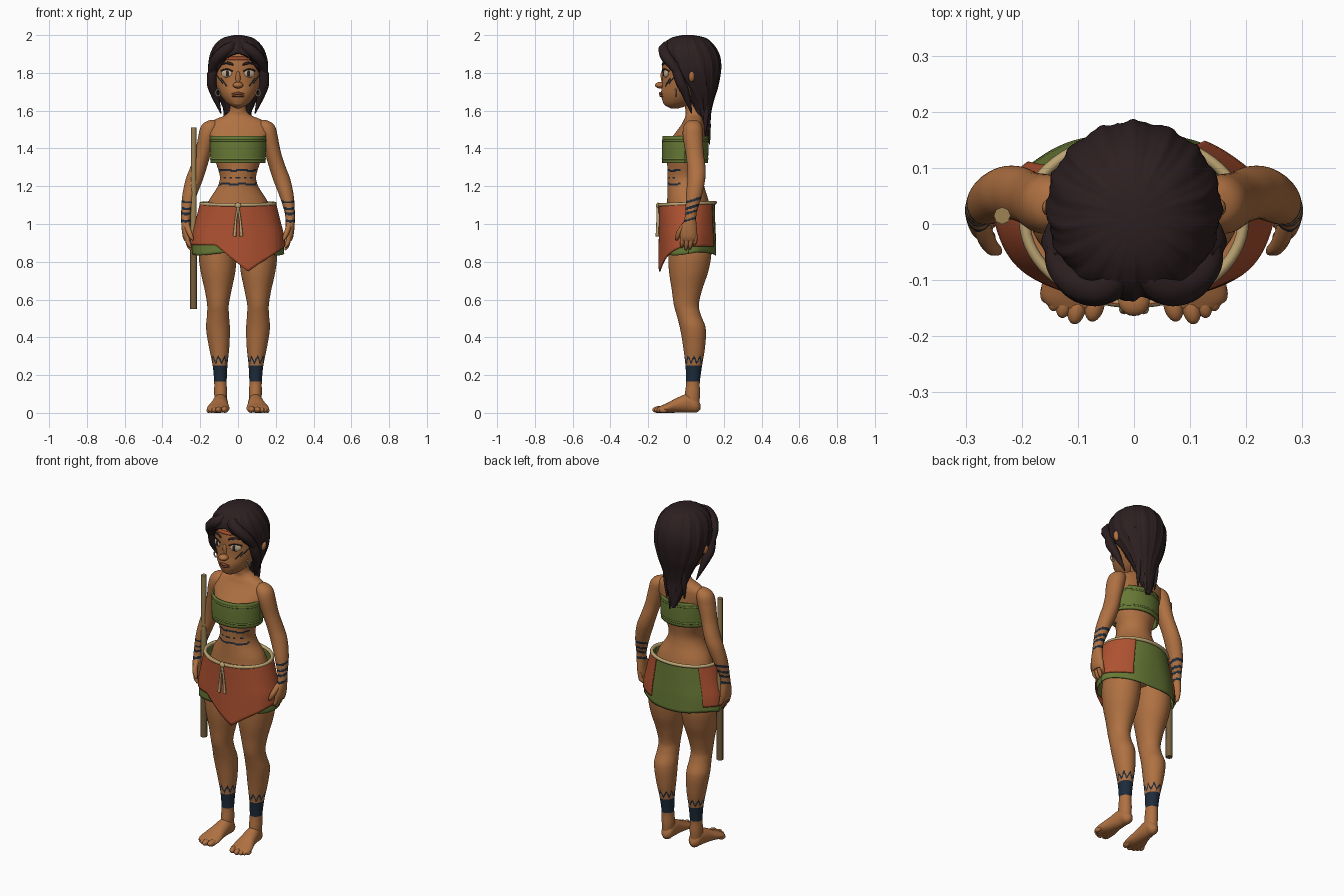
import bpy, bmesh
from math import sin, cos, pi, radians, sqrt, atan2

cube = bpy.data.objects.get("Cube")
if cube:
    bpy.data.objects.remove(cube, do_unlink=True)


def material(name, *rgb):
    m = bpy.data.materials.new(name)
    m.use_nodes = True
    m.diffuse_color = (*rgb, 1)
    m.node_tree.nodes["Principled BSDF"].inputs["Base Color"].default_value = (*rgb, 1)
    return m


SKIN = material("skin", .43, .165, .054)
HAIR = material("dark_hair", .026, .014, .015)
GREEN = material("green_cloth", .135, .19, .036)
RED = material("red_cloth", .43, .085, .031)
ROPE = material("pale_rope", .5, .37, .17)
WOOD = material("staff_wood", .34, .23, .09)
DARKWOOD = material("dark_wood", .18, .11, .045)
INK = material("navy_ink", .012, .024, .042)
LIP = material("lip_brown", .22, .07, .032)
IVORY = material("ivory", .55, .44, .3)


def at(rows, z):
    """Smoothly interpolate (cx, cy, rx, ry) from rows sorted downward in z."""
    last = len(rows) - 1
    i = 0
    while i < last - 1 and z < rows[i + 1][0]:
        i += 1
    a, b = rows[i], rows[i + 1]
    p, q = rows[max(i - 1, 0)], rows[min(i + 2, last)]
    h = b[0] - a[0]
    u = min(max((z - a[0]) / h, 0), 1)
    out = []
    for k in range(1, 5):
        ma = (b[k] - p[k]) / (b[0] - p[0]) * h
        mb = (q[k] - a[k]) / (q[0] - a[0]) * h
        out.append((2*u**3 - 3*u*u + 1) * a[k] + (u**3 - 2*u*u + u) * ma
                   + (3*u*u - 2*u**3) * b[k] + (u**3 - u*u) * mb)
    return out


def around(rows, t, z, grow=0):
    cx, cy, rx, ry = at(rows, z)
    return cx + (rx + grow) * cos(t), cy + (ry + grow) * sin(t), z


def front(rows, x, z, grow=0):
    cx, cy, rx, ry = at(rows, z)
    return x, cy - (ry + grow) * sqrt(max(0, 1 - ((x - cx) / (rx + grow)) ** 2)), z


def loft(name, mats, rows, n=48, step=.01, arc=None, bottom=None, shape=None,
         rule=None, side=1, along_y=False, thick=0):
    """Skin elliptical sections; an arc, a shaped hem and thickness make cloth."""
    bm = bmesh.new()
    top, low = rows[0][0], rows[-1][0]
    m = max(2, round((top - low) / step))
    a0, a1 = arc or (0, 2 * pi)
    grid = []
    for j in range(m + 1):
        line = []
        for i in range(n + (1 if arc else 0)):
            t = a0 + (a1 - a0) * i / n
            end = bottom(t) if bottom else low
            p = around(rows, t, top + (end - top) * j / m)
            if shape:
                p = shape(t, p)
            if along_y:
                p = (p[0], p[2], p[1])
            line.append(bm.verts.new((p[0] * side, p[1], p[2])))
        grid.append(line)
    for g, h in zip(grid, grid[1:]):
        for i in range(n):
            k = (i + 1) % len(g)
            f = bm.faces.new((g[i], g[k], h[k], h[i]))
            if rule:
                f.material_index = int(rule(f.calc_center_median()))
    if not thick:
        bm.faces.new(grid[0])
        bm.faces.new(grid[-1])
    bmesh.ops.recalc_face_normals(bm, faces=bm.faces)
    me = bpy.data.meshes.new(name)
    bm.to_mesh(me)
    bm.free()
    for mat in mats:
        me.materials.append(mat)
    ob = bpy.data.objects.new(name, me)
    bpy.context.collection.objects.link(ob)
    if thick:
        sol = ob.modifiers.new("thickness", 'SOLIDIFY')
        sol.thickness, sol.offset = thick, 0


def tube(name, mat, points, radii, smooth=False, closed=False):
    cu = bpy.data.curves.new(name, 'CURVE')
    cu.dimensions, cu.bevel_depth, cu.bevel_resolution = '3D', 1, 2
    cu.use_fill_caps = True
    sp = cu.splines.new('NURBS' if smooth else 'POLY')
    sp.points.add(len(points) - 1)
    for i, (pt, p) in enumerate(zip(sp.points, points)):
        pt.co = (*p, 1)
        pt.radius = radii[i] if isinstance(radii, (list, tuple)) else radii
    sp.use_cyclic_u = closed
    if smooth:
        sp.use_endpoint_u, sp.order_u = True, 3
    cu.materials.append(mat)
    ob = bpy.data.objects.new(name, cu)
    bpy.context.collection.objects.link(ob)
    bpy.ops.object.select_all(action='DESELECT')
    ob.select_set(True)
    bpy.context.view_layer.objects.active = ob
    bpy.ops.object.convert(target='MESH')


def ball(name, mat, loc, size, rot=(0, 0, 0)):
    bpy.ops.mesh.primitive_uv_sphere_add(segments=20, ring_count=12, radius=1, location=loc, rotation=rot)
    ob = bpy.context.object
    ob.name, ob.scale = name, size
    ob.data.materials.append(mat)


# Section tables: height, centre x, centre y, half width, half depth
BODY = [(1.66, 0, .035, .045, .045), (1.6, 0, .042, .046, .045), (1.575, 0, .045, .07, .047),
        (1.555, 0, .042, .118, .052), (1.53, 0, .038, .155, .06), (1.48, 0, .022, .165, .08),
        (1.43, 0, .005, .142, .1), (1.38, 0, 0, .13, .107), (1.32, 0, 0, .115, .1), (1.25, 0, -.003, .096, .094),
        (1.2, 0, 0, .107, .097), (1.12, 0, .01, .155, .11), (1.0, 0, .018, .185, .125),
        (.93, 0, .02, .17, .11), (.885, 0, .02, .08, .06)]
LEG = [(.95, .1, .02, .09, .11), (.84, .107, .02, .1, .114), (.75, .106, .014, .092, .104),
       (.65, .105, .005, .071, .08), (.57, .106, .002, .057, .066), (.52, .106, .014, .058, .064),
       (.45, .106, .036, .063, .068), (.35, .1, .043, .054, .058), (.25, .095, .041, .039, .044),
       (.16, .093, .037, .033, .036), (.1, .092, .034, .034, .04), (.04, .092, .03, .03, .04)]
ARM = [(1.55, .135, .038, .015, .02), (1.536, .142, .037, .038, .038), (1.512, .15, .036, .048, .05),
       (1.47, .161, .036, .048, .053), (1.38, .184, .045, .043, .048), (1.3, .209, .055, .044, .048),
       (1.24, .23, .055, .046, .047), (1.15, .257, .042, .038, .042), (1.06, .274, .027, .027, .03),
       (1.02, .276, .022, .025, .032), (.97, .274, .016, .024, .042), (.93, .27, .014, .022, .043),
       (.91, .268, .014, .015, .035)]
FOOT = [(.078, .09, .032, .008, .01), (.06, .09, .04, .03, .036), (.02, .092, .052, .037, .05),
        (-.05, .098, .04, .047, .039), (-.1, .104, .026, .059, .026), (-.135, .105, .019, .058, .018),
        (-.15, .103, .016, .045, .013)]
HEAD = [(1.96, 0, .01, .06, .07), (1.9, 0, 0, .108, .116), (1.85, 0, 0, .12, .126),
        (1.8, 0, 0, .122, .126), (1.74, 0, -.002, .116, .124), (1.69, 0, -.014, .097, .118),
        (1.65, 0, -.034, .069, .09), (1.627, 0, -.05, .042, .06), (1.612, 0, -.06, .012, .02)]
SCALP = [(2.0, 0, .01, .02, .03), (1.988, 0, .012, .075, .088), (1.95, 0, .01, .124, .138),
         (1.9, 0, .017, .15, .161), (1.85, 0, .028, .16, .16), (1.8, 0, .036, .158, .15),
         (1.72, 0, .066, .13, .104), (1.65, 0, .082, .098, .066), (1.58, 0, .09, .068, .043),
         (1.5, 0, .103, .045, .028), (1.43, 0, .118, .012, .009)]
SKIRT = [(1.11, 0, .007, .19, .142), (1.0, 0, .01, .218, .143), (.92, 0, .012, .236, .145),
         (.74, 0, .013, .245, .148)]


# Painted markings, chosen by position on the skin
def belly_marks(c):
    if c.y > -.03:
        return False
    dots = abs(c.z - 1.246) < .0065 and abs(c.x) % .032 < .012
    lines = any(abs(c.z - z - .003 * sin(c.x * 70)) < .0055 for z in (1.212, 1.284))
    return dots or lines


def wrist_marks(c):
    return any(abs(c.z - z - .3 * (c.y - .025)) < .0065 for z in (1.025, 1.062, 1.088, 1.122))


def ankle_marks(c):
    turn = atan2(c.y - .042, abs(c.x) - .095) * 9 / (2 * pi) % 1
    return .165 < c.z < .25 or abs(c.z - .263 - .07 * abs(turn - .5)) < .0085


# Torso and head
loft("torso", [SKIN, INK], BODY, 128, .005, rule=belly_marks)
loft("head", [SKIN], HEAD, 64, .006)
ball("nose", SKIN, (0, -.137, 1.735), (.028, .027, .017))
ball("nose_bridge", SKIN, (0, -.118, 1.765), (.014, .014, .045), (.2, 0, 0))
ball("chin", SKIN, (0, -.098, 1.646), (.034, .023, .022))
for z, d in ((1.688, .004), (1.676, .003)):
    tube("lip", LIP, [front(HEAD, .008 * k, z + .004 * cos(k * pi / 8), d - .001 * abs(k)) for k in range(-4, 5)],
         [.003 + .0012 * (4 - abs(k)) for k in range(-4, 5)])
tube("forehead_paint", RED, [front(HEAD, .012 * k, 1.876, -.003) for k in range(-6, 7)], .01)


# Hair, pulled inward over the face to leave a hairline
def strands(t, p):
    x, y, z = p
    cx, cy, rx, ry = at(SCALP, z)
    f = 1 - .038 * abs(sin(8 * t + 6 * (z - 1.8) * cos(t))) - .015 * abs(sin(19 * t + 1))
    if y < cy:
        f -= .05 * max(0, 1 - abs(x - .01) / .02)
    if z < 1.9 - 7 * x * x and y < -.03:
        f = .68
    return cx + (x - cx) * f, cy + (y - cy) * f, z


loft("hair", [HAIR], SCALP, 160, .006, shape=strands)
for x, y, z in ((-.06, .1, 1.49), (.055, .1, 1.47), (.02, .125, 1.42), (-.025, .12, 1.45)):
    tube("back_lock", HAIR, [(x * .9, .1, 1.75), (x * 1.1, .112, 1.62), (x, y, z)], [.025, .022, .003], True)

# Paired face details, arms, hands, legs and feet
for s in (-1, 1):
    tube("swept_fringe", HAIR, [(s*.012, -.06, 1.955), (s*.035, -.118, 1.94), (s*.1, -.113, 1.895), (s*.14, -.065, 1.835),
                                (s*.143, -.03, 1.77)], [.02, .032, .032, .026, .012], True)
    tube("side_lock", HAIR, [(s*.122, -.06, 1.85), (s*.146, -.04, 1.77), (s*.126, .002, 1.69), (s*.09, .03, 1.585)],
         [.022, .028, .024, .003], True)
    ball("ear", SKIN, (s * .15, .03, 1.78), (.013, .016, .028), (0, s * .2, s * .3))
    tube("earring", IVORY, [(s * .106 + .012 * cos(k * pi / 6), -.055, 1.695 + .018 * sin(k * pi / 6))
                            for k in range(12)], .004, closed=True)
    x, y, z = front(HEAD, s * .06, 1.797)
    ball("eye_white", IVORY, (x, y + .002, z), (.031, .009, .021), (0, 0, s * .45))
    ball("iris", HAIR, (x - s * .003, y - .004, z), (.016, .005, .017), (0, 0, s * .45))
    tube("upper_lid", HAIR, [front(HEAD, s * (.029 + .0125 * k), 1.809 + .011 * sin(k * pi / 5), .004)
                             for k in range(6)], .0035)
    tube("brow", HAIR, [front(HEAD, s * (.024 + .014 * k), 1.842 + .011 * sin(k * pi / 5), .001)
                        for k in range(6)], [.004, .007, .007, .006, .005, .002])
    for d in (0, .022):
        tube("cheek_stripe", INK, [front(HEAD, s * (.058 + d + .008 * k), 1.728 + d * .7 + .011 * k, -.001)
                                   for k in range(5)], .0035)

    loft("arm", [SKIN, INK], ARM, 40, .005, side=s, rule=wrist_marks)
    for k, low in enumerate((.875, .862, .866, .885)):
        y = -.018 + .022 * k
        tube("finger", SKIN, [(s*.27, y, .95), (s*.268, y, .91), (s*.256, y - .004, low + .012), (s*.25, y - .005, low)],
             [.013, .0125, .011, .004], True)
    tube("thumb", SKIN, [(s*.272, 0, 1.0), (s*.262, -.035, .965), (s*.245, -.048, .925), (s*.238, -.05, .915)],
         [.016, .016, .012, .004], True)

    loft("leg", [SKIN, INK], LEG, 96, .005, side=s, rule=ankle_marks)
    loft("foot", [SKIN], FOOT, 32, .008, side=s, along_y=True)
    for k, (x, y) in enumerate(((.07, -.143), (.102, -.15), (.124, -.141), (.14, -.131), (.154, -.119))):
        r = .021 - .0015 * k
        ball("toe", SKIN, (s * x, y, r * .85), (r * .85, r * 1.5, r * .85), (0, 0, s * .2))

# Chest wrap with raised hems
WRAP = [(1.465, 0, -.003, .143, .117), (1.4, 0, -.004, .143, .118), (1.322, 0, -.005, .141, .116)]
loft("chest_wrap", [GREEN], WRAP, 64, arc=(0, 2 * pi), thick=.01)
for z in (1.442, 1.345):
    tube("wrap_hem", GREEN, [around(WRAP, k * pi / 32, z, .001) for k in range(64)], .0065, closed=True)


# Skirt layers: green underneath, red wrapped round front and sides
def folds(t, p):
    k = 1 + .012 * sin(7 * t) * (1.11 - p[2]) / .25
    return p[0] * k, p[1] * k, p[2]


def red_hem(t):
    x = .24 * cos(t)
    rise = .85 if x < .05 else .7
    return min(.888, .748 + rise * abs(x - .05)) if sin(t) < 0 else .882


loft("green_skirt", [GREEN], SKIRT, 96, .02, arc=(0, 2 * pi), bottom=lambda t: .842 + .008 * sin(3 * t),
     shape=folds, thick=.006)
OVER = [(z, cx, cy, rx + .008, ry + .007) for z, cx, cy, rx, ry in SKIRT]
loft("red_overskirt", [RED], OVER, 120, .02, arc=(radians(140), radians(420)), bottom=red_hem,
     shape=folds, thick=.006)

# Rope belt, knot and tails
tube("rope_belt", ROPE, [(.195 * cos(k * pi / 32), .007 + .147 * sin(k * pi / 32),
                          1.107 + .006 * sin(k * pi / 32)) for k in range(64)], .01, closed=True)
ball("rope_knot", ROPE, (0, -.148, 1.098), (.016, .011, .015))
for s in (-1, 1):
    tube("rope_tail", ROPE, [(0, -.15, 1.095), (s * .012, -.151, 1.02), (s * .018, -.152, .935)], [.006, .006, .009])

# Staff in the right hand
for name, mat, a, b, r in (("staff_top", WOOD, 1.2, 1.51, .015), ("staff_middle", WOOD, .85, 1.21, .0165),
                           ("staff_base", DARKWOOD, .55, .86, .0185)):
    tube(name, mat, [(-.235, .015, a), (-.235, .015, b)], r)

bpy.ops.object.select_all(action='DESELECT')
for ob in bpy.context.collection.objects:
    if ob.type == 'MESH':
        ob.select_set(True)
        bpy.context.view_layer.objects.active = ob
bpy.ops.object.shade_smooth_by_angle(angle=radians(50))
